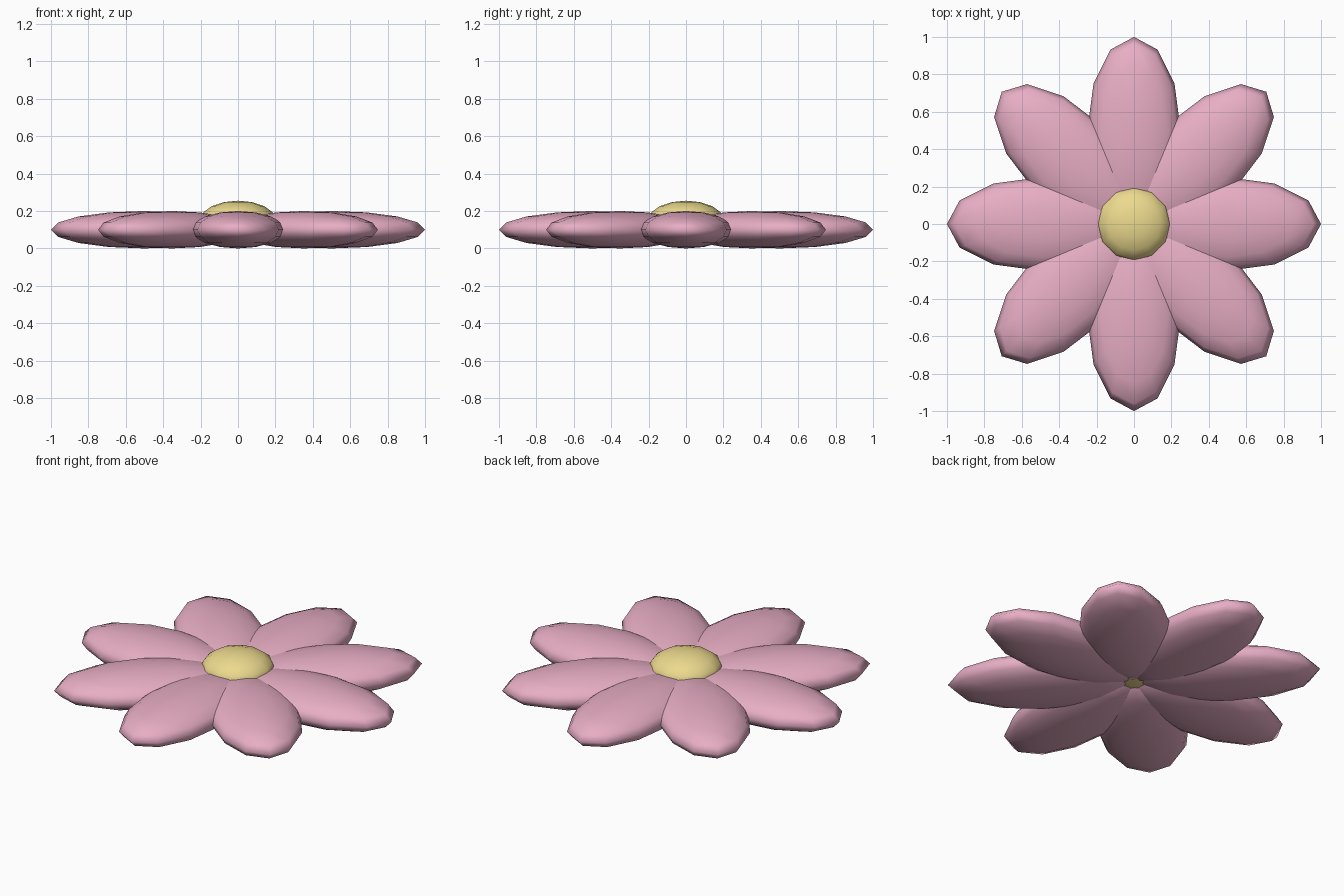
import bpy
from math import pi, cos, sin

if "Cube" in bpy.data.objects:
    bpy.data.objects.remove(bpy.data.objects["Cube"])


def material(name, color):
    m = bpy.data.materials.new(name)
    m.diffuse_color = color
    m.use_nodes = True
    m.node_tree.nodes["Principled BSDF"].inputs["Base Color"].default_value = m.diffuse_color
    return m


def ellipsoid(name, center, radii, turn, mat):
    bpy.ops.mesh.primitive_uv_sphere_add(segments=12, ring_count=8, radius=1,
                                         location=center, rotation=(0, 0, turn))
    ob = bpy.context.object
    ob.name = name
    ob.scale = radii
    bpy.ops.object.transform_apply(location=False, rotation=False, scale=True)
    bpy.ops.object.shade_smooth()
    ob.data.materials.append(mat)
    return ob


pink = material("petal_pink", (0.80, 0.42, 0.55, 1))
yellow = material("center_yellow", (0.84, 0.70, 0.27, 1))

# eight flattened petals meeting at the middle
for i in range(8):
    a = i * pi / 4
    ellipsoid(f"petal_{i + 1}", (0.5 * cos(a), 0.5 * sin(a), 0.1),
              (0.5, 0.25, 0.1), a, pink)

# domed flower center
ellipsoid("flower_center", (0, 0, 0.155), (0.2, 0.2, 0.1), 0, yellow)
